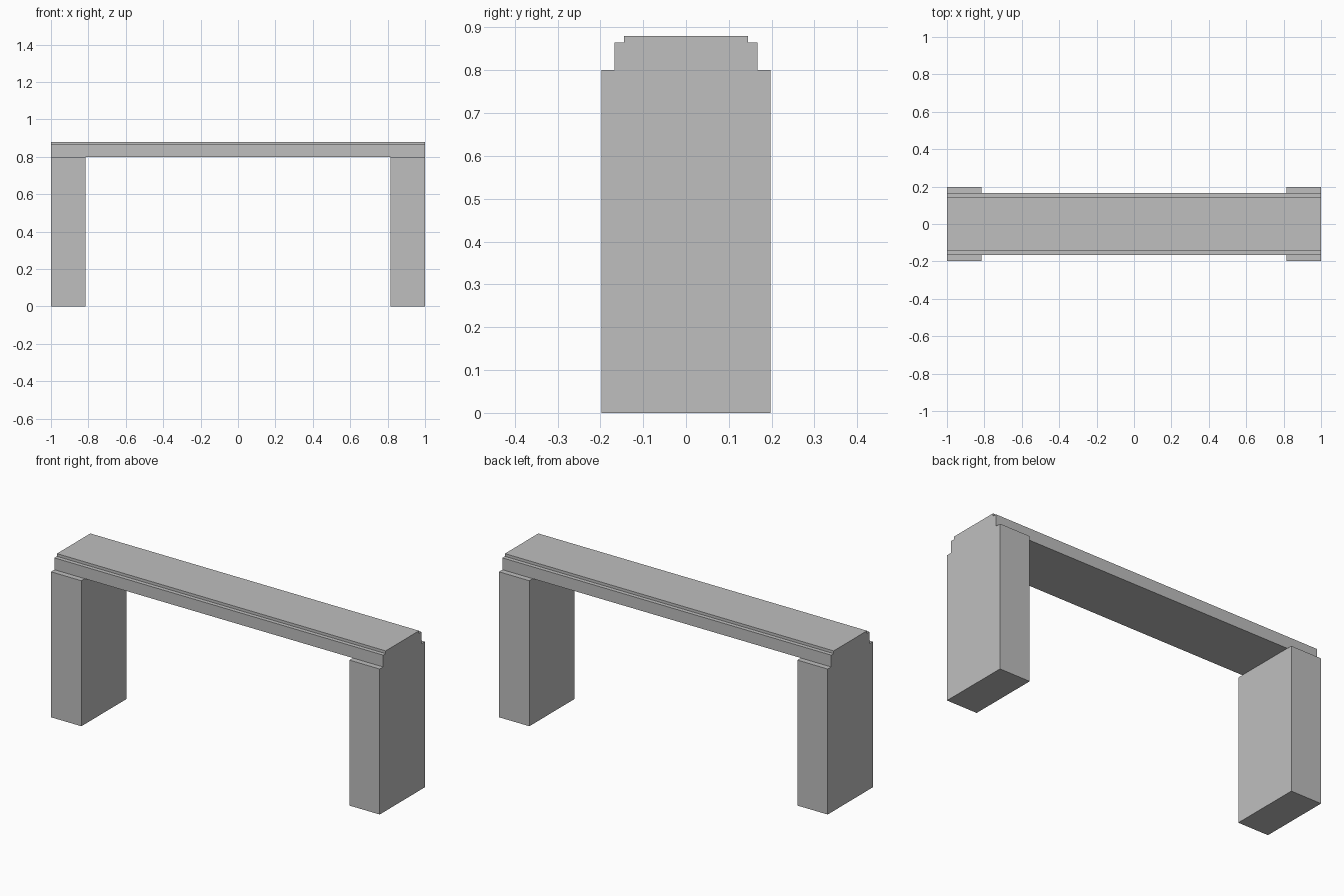
import bpy
import bmesh

# Remove the default cube
cube = bpy.data.objects.get("Cube")
if cube:
    bpy.data.objects.remove(cube, do_unlink=True)

# Single stone grey material
GREY = (0.52, 0.52, 0.52, 1)
stone = bpy.data.materials.new("stone_grey")
stone.use_nodes = True
stone.diffuse_color = GREY
bsdf = next(n for n in stone.node_tree.nodes if n.type == "BSDF_PRINCIPLED")
bsdf.inputs["Base Color"].default_value = GREY


def extrude_profile(name, half_profile, x0, x1):
    """Mirror a (y, z) half profile across y = 0 and extrude it along x."""
    outline = half_profile + [(-y, z) for y, z in reversed(half_profile)]
    bm = bmesh.new()
    face = bm.faces.new([bm.verts.new((x0, y, z)) for y, z in outline])
    result = bmesh.ops.extrude_face_region(bm, geom=[face])
    verts = [g for g in result["geom"] if isinstance(g, bmesh.types.BMVert)]
    bmesh.ops.translate(bm, verts=verts, vec=(x1 - x0, 0, 0))
    bmesh.ops.recalc_face_normals(bm, faces=bm.faces)
    mesh = bpy.data.meshes.new(name)
    bm.to_mesh(mesh)
    bm.free()
    mesh.materials.append(stone)
    obj = bpy.data.objects.new(name, mesh)
    bpy.context.collection.objects.link(obj)
    return obj


# Stepped seat slab running the full length
UNDERSIDE = 0.80
extrude_profile("seat_slab",
                [(0.167, UNDERSIDE), (0.167, 0.865), (0.145, 0.865), (0.145, 0.88)],
                -1, 1)

# Block legs flush with the slab ends
leg_profile = [(0.197, 0), (0.197, UNDERSIDE)]
extrude_profile("left_leg", leg_profile, 0.815, 1)
extrude_profile("right_leg", leg_profile, -1, -0.815)
